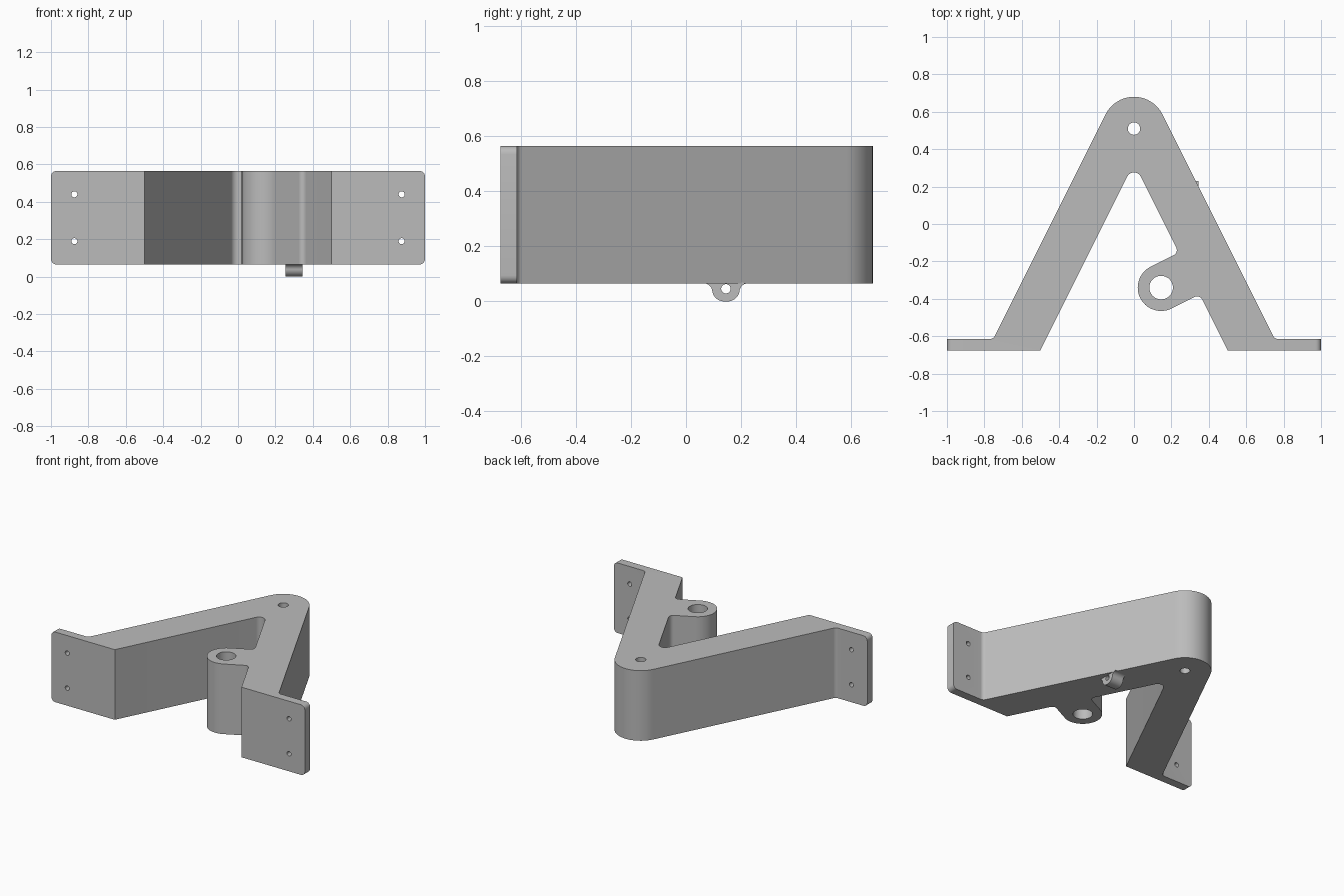
import bpy
import bmesh
import math
from mathutils import Matrix, Vector

default = bpy.data.objects.get("Cube")
if default:
    bpy.data.objects.remove(default)

BASE, TOP = 0.065, 0.565
BACK, FRONT = -0.615, -0.675
STEP = math.radians(7)

grey = bpy.data.materials.new("plain_grey")
grey.use_nodes = True
grey.diffuse_color = (0.5, 0.5, 0.5, 1)
grey.node_tree.nodes["Principled BSDF"].inputs["Base Color"].default_value = (0.5, 0.5, 0.5, 1)


def fillet(corners):
    """Round each (x, y, radius) corner of a closed polygon."""
    out = []
    for i, (x, y, r) in enumerate(corners):
        p = Vector((x, y))
        if r == 0:
            out.append(p)
            continue
        a = (Vector(corners[i - 1][:2]) - p).normalized()
        b = (Vector(corners[(i + 1) % len(corners)][:2]) - p).normalized()
        half = a.angle(b) / 2
        centre = p + (a + b).normalized() * r / math.sin(half)
        start = p + a * r / math.tan(half) - centre
        end = p + b * r / math.tan(half) - centre
        sweep = math.atan2(start.x * end.y - start.y * end.x, start.dot(end))
        n = max(4, math.ceil(abs(sweep) / STEP))
        out += [centre + Matrix.Rotation(sweep * k / n, 2) @ start for k in range(n + 1)]
    return out


def prism(name, points, depth, matrix):
    """Extrude a flat outline along its local z."""
    bm = bmesh.new()
    face = bm.faces.new([bm.verts.new((p[0], p[1], 0)) for p in points])
    ext = bmesh.ops.extrude_face_region(bm, geom=[face])["geom"]
    moved = [v for v in ext if isinstance(v, bmesh.types.BMVert)]
    bmesh.ops.translate(bm, verts=moved, vec=(0, 0, depth))
    bmesh.ops.transform(bm, matrix=matrix, verts=bm.verts)
    bmesh.ops.recalc_face_normals(bm, faces=bm.faces)
    mesh = bpy.data.meshes.new(name)
    bm.to_mesh(mesh)
    bm.free()
    mesh.materials.append(grey)
    obj = bpy.data.objects.new(name, mesh)
    bpy.context.collection.objects.link(obj)
    return obj


def drill(obj, centre, radius, axis):
    """Cut a round through hole along an axis."""
    ring = [(radius * math.cos(math.tau * k / 40), radius * math.sin(math.tau * k / 40)) for k in range(40)]
    turn = Vector(axis).to_track_quat("Z", "Y").to_matrix().to_4x4()
    place = Matrix.Translation(centre) @ turn @ Matrix.Translation((0, 0, -0.7))
    cutter = prism("hole_cutter", ring, 1.4, place)
    cutter.hide_render = True
    mod = obj.modifiers.new("hole", "BOOLEAN")
    mod.operation, mod.solver, mod.object = "DIFFERENCE", "EXACT", cutter
    bpy.context.view_layer.objects.active = obj
    bpy.ops.object.modifier_apply(modifier=mod.name)
    bpy.data.objects.remove(cutter)


def finish(obj):
    bpy.ops.object.select_all(action="DESELECT")
    obj.select_set(True)
    bpy.context.view_layer.objects.active = obj
    bpy.ops.object.shade_smooth_by_angle(angle=math.radians(30))


# Slanted legs, mounting flanges and side hub share one outline
hub, hub_r = Vector((0.145, -0.34)), 0.125
along = Vector((2, 1)).normalized()
side = Vector((-1, 2)).normalized()


def inner_corner(sign):
    """Meeting point of a hub flank and the inner line of the right leg."""
    p = hub + side * hub_r * sign
    t = (0.5 - (p.y - FRONT) / 2 - p.x) / 1.25
    return (p.x + t, p.y + t / 2, 0.03)


def hub_corner(sign):
    p = hub - along * hub_r + side * hub_r * sign
    return (p.x, p.y, hub_r * 0.999)


apex_y = 0.51 + 0.17 * math.sqrt(5)
foot_x = (apex_y - BACK) / 2
outline = fillet([
    (-1, FRONT, 0), (-0.5, FRONT, 0),
    (0, FRONT + 1, 0.04),
    inner_corner(1), hub_corner(1), hub_corner(-1), inner_corner(-1),
    (0.5, FRONT, 0), (1, FRONT, 0), (1, BACK, 0),
    (foot_x, BACK, 0.03), (0, apex_y, 0.17), (-foot_x, BACK, 0.03),
    (-1, BACK, 0),
])
frame = prism("bracket_frame", outline, TOP - BASE, Matrix.Translation((0, 0, BASE)))

# Rounded outer corners of the flanges
bm = bmesh.new()
bm.from_mesh(frame.data)
ends = [e for e in bm.edges
        if all(abs(v.co.x) > 0.999 for v in e.verts)
        and abs(e.verts[0].co.z - e.verts[1].co.z) < 0.001]
bmesh.ops.bevel(bm, geom=ends, offset=0.03, segments=6, profile=0.5, affect="EDGES")
bm.to_mesh(frame.data)
bm.free()

# Apex hole, hub bore and flange screw holes
drill(frame, (0, 0.51, 0.3), 0.033, (0, 0, 1))
drill(frame, (hub.x, hub.y, 0.3), 0.063, (0, 0, 1))
for x in (-0.875, 0.875):
    for z in (0.19, 0.44):
        drill(frame, (x, FRONT, z), 0.016, (0, 1, 0))
finish(frame)

# Small eyelet under the right leg, its outline drawn in the yz plane
lug_y, seat = 0.145, BASE + 0.0005
lug_outline = fillet([
    (lug_y - 0.085, seat, 0), (lug_y - 0.053, seat, 0.03),
    (lug_y - 0.045, 0, 0.044), (lug_y + 0.045, 0, 0.044),
    (lug_y + 0.053, seat, 0.03), (lug_y + 0.085, seat, 0),
    (lug_y, seat + 0.01, 0),
])
yz_plane = Matrix(((0, 0, 1, 0.255), (1, 0, 0, 0), (0, 1, 0, 0), (0, 0, 0, 1)))
lug = prism("underside_eyelet", lug_outline, 0.09, yz_plane)
drill(lug, (0.3, lug_y, 0.046), 0.017, (1, 0, 0))
finish(lug)
